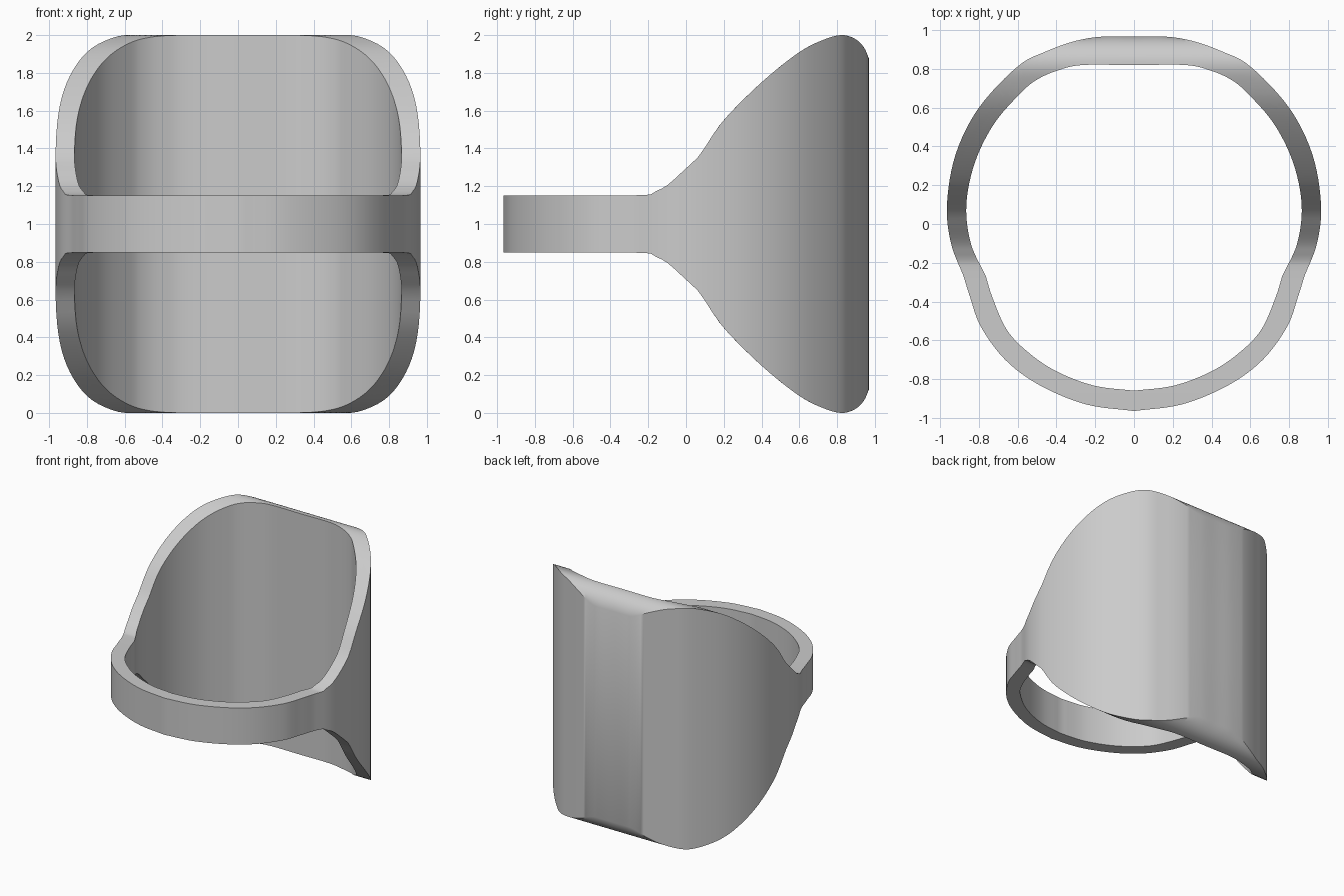
import bpy
import bmesh
import math
from mathutils import Vector

cube = bpy.data.objects.get("Cube")
if cube:
    bpy.data.objects.remove(cube, do_unlink=True)

metal = bpy.data.materials.new("grey_metal")
metal.use_nodes = True
metal.diffuse_color = (0.6, 0.6, 0.6, 1)
metal.node_tree.nodes["Principled BSDF"].inputs["Base Color"].default_value = (0.6, 0.6, 0.6, 1)


def spline(points, steps):
    """Smooth curve through 2D points."""
    pts = [Vector(p) for p in points]
    pts = [2 * pts[0] - pts[1]] + pts + [2 * pts[-1] - pts[-2]]
    out = []
    for a, b, c, d in zip(pts, pts[1:], pts[2:], pts[3:]):
        for i in range(steps):
            t = i / steps
            out.append(0.5 * (2 * b + (c - a) * t + (2 * a - 5 * b + 4 * c - d) * t ** 2
                              + (3 * b - a - 3 * c + d) * t ** 3))
    return out + [pts[-2]]


# Half outlines of the ring: broad shield, then narrow band after a soft notch
outer_shield = [(0, .967), (.16, .967), (.3, .945), (.45, .892), (.6, .813),
                (.8, .6), (.92, .36), (.965, .1), (.944, -.1), (.88, -.268)]
inner_shield = [(0, .82), (.27, .82), (.4, .79), (.5, .745), (.58, .68),
                (.72, .52), (.82, .32), (.865, .1), (.842, -.1), (.765, -.268)]
outer_band = [(.88, -.268), (.845, -.38), (.79, -.53), (.665, -.7), (.49, -.83), (.25, -.93), (0, -.965)]
inner_band = [(.765, -.268), (.73, -.38), (.66, -.54), (.56, -.65), (.41, -.755), (.21, -.833), (0, -.86)]

# Half height of the wall at each depth
rim = spline([(-1, .152), (-.27, .152), (-.18, .167), (-.1, .205), (0, .295), (.06, .35), (.1, .405),
              (.2, .55), (.4, .75), (.6, .91), (.74, .98), (.83, 1), (.9, .977), (.945, .93), (.967, .875)], 6)


def half_height(y):
    for a, b in zip(rim, rim[1:]):
        if y <= b.x:
            return a.y + (b.y - a.y) * (y - a.x) / (b.x - a.x)
    return rim[-1].y


def outline(shield, band):
    half = spline(shield, 6)[:-1] + spline(band, 6)
    return half + [Vector((-p.x, p.y)) for p in half[-2:0:-1]]


# Sweep a closed wall section around the ring
LAYERS = 8
bm = bmesh.new()
sections = []
for p_in, p_out in zip(outline(inner_shield, inner_band), outline(outer_shield, outer_band)):
    across = [p_in.lerp(p_out, k / LAYERS) for k in range(LAYERS + 1)]
    top = [bm.verts.new((p.x, p.y, 1 + half_height(p.y))) for p in across]
    bottom = [bm.verts.new((p.x, p.y, 1 - half_height(p.y))) for p in across]
    sections.append(top + bottom[::-1])
for s, t in zip(sections, sections[1:] + sections[:1]):
    for i in range(len(s)):
        j = (i + 1) % len(s)
        bm.faces.new((s[i], s[j], t[j], t[i]))
bmesh.ops.recalc_face_normals(bm, faces=bm.faces)

mesh = bpy.data.meshes.new("shield_ring")
bm.to_mesh(mesh)
bm.free()
mesh.materials.append(metal)
ring = bpy.data.objects.new("shield_ring", mesh)
bpy.context.collection.objects.link(ring)
bpy.context.view_layer.objects.active = ring
ring.select_set(True)
bpy.ops.object.shade_smooth_by_angle(angle=math.radians(30))
